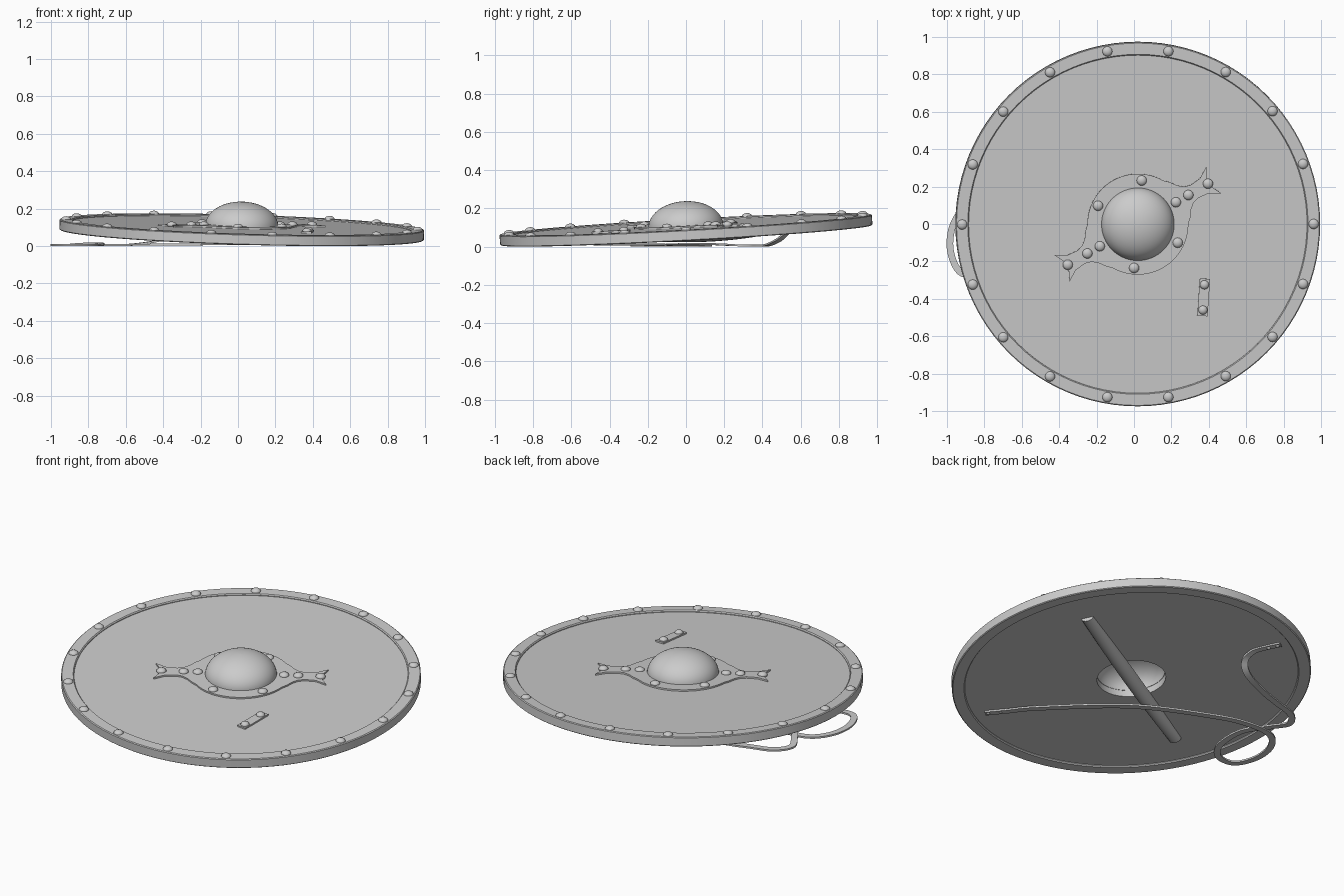
import bpy, bmesh, math
from mathutils import Matrix, Vector

if "Cube" in bpy.data.objects:
    bpy.data.objects.remove(bpy.data.objects["Cube"])

# Leaning pose shared by every rigid part of the shield
TILT = (Matrix.Translation((0.02, 0, 0.0875)) @ Matrix.Rotation(0.054, 4, 'X')
        @ Matrix.Rotation(0.03, 4, 'Y'))
ARM = math.radians(30)


def finish(name, bm, matrix=TILT, angle=35):
    bmesh.ops.recalc_face_normals(bm, faces=bm.faces)
    me = bpy.data.meshes.new(name)
    bm.to_mesh(me)
    bm.free()
    ob = bpy.data.objects.new(name, me)
    bpy.context.collection.objects.link(ob)
    ob.matrix_world = matrix
    smooth(ob, angle)
    return ob


def smooth(ob, angle):
    bpy.ops.object.select_all(action='DESELECT')
    ob.select_set(True)
    bpy.context.view_layer.objects.active = ob
    bpy.ops.object.shade_smooth_by_angle(angle=math.radians(angle))


def skin(bm, rings, loop):
    """Quads between successive closed rings of points."""
    vs = [[bm.verts.new(p) for p in r] for r in rings]
    n = len(vs[0])
    for i in range(len(vs) if loop else len(vs) - 1):
        a, b = vs[i], vs[(i + 1) % len(vs)]
        for j in range(n):
            bm.faces.new((a[j], a[(j + 1) % n], b[(j + 1) % n], b[j]))
    if not loop:
        bm.faces.new(vs[0])
        bm.faces.new(vs[-1])


def lathe(name, profile, steps=96):
    bm = bmesh.new()
    ang = [2 * math.pi * i / steps for i in range(steps)]
    skin(bm, [[(r * math.cos(a), r * math.sin(a), z) for r, z in profile] for a in ang], True)
    return finish(name, bm)


def rivets(name, spots, z, r=0.027, h=0.017):
    bm = bmesh.new()
    for x, y in spots:
        m = Matrix.Translation((x, y, z)) @ Matrix.Diagonal((r, r, h, 1))
        bmesh.ops.create_uvsphere(bm, u_segments=16, v_segments=8, radius=1, matrix=m)
    finish(name, bm, angle=60)


def polar(r, deg):
    return r * math.cos(math.radians(deg)), r * math.sin(math.radians(deg))


# Board and raised rim
lathe("board", [(0.187, -0.018), (0.92, -0.018), (0.92, 0.018), (0.187, 0.018)])
lathe("rim", [(0.905, -0.022), (0.91, -0.028), (0.97, -0.028), (0.975, -0.024),
              (0.975, 0.024), (0.97, 0.028), (0.91, 0.028), (0.905, 0.022)])
rivets("rim_rivets", [polar(0.94, 20 * i) for i in range(18)], 0.027)

# Hollow domed boss
N = 14
arc = [(math.cos(i * math.pi / 2 / N), math.sin(i * math.pi / 2 / N)) for i in range(N)] + [(0.001, 1)]
outer = [(0.195 * c, 0.02 + 0.13 * s) for c, s in arc]
inner = [(0.185 * c, 0.02 + 0.118 * s) for c, s in reversed(arc)]
lathe("boss_dome", outer + inner, 64)

# Boss plate with two fishtail arms
half = [(0.43, 0), (0.47, 0.083), (0.41, 0.046), (0.35, 0.04), (0.315, 0.05), (0.285, 0.075), (0.26, 0.11)]
half += [polar(0.27, 30 + 5 * i) for i in range(25)]
half += [(-x, y) for x, y in reversed(half[1:7])]
outline = half + [(-x, -y) for x, y in half]
cu = bpy.data.curves.new("boss_plate", 'CURVE')
cu.dimensions = '2D'
cu.fill_mode = 'BOTH'
cu.extrude = 0.005
for pts in (outline, [polar(0.187, 6 * i) for i in range(60)]):
    sp = cu.splines.new('POLY')
    sp.points.add(len(pts) - 1)
    for p, (x, y) in zip(sp.points, pts):
        p.co = (x, y, 0, 1)
    sp.use_cyclic_u = True
plate = bpy.data.objects.new("boss_plate", cu)
bpy.context.collection.objects.link(plate)
plate.matrix_world = TILT @ Matrix.Translation((0, 0, 0.022)) @ Matrix.Rotation(ARM, 4, 'Z')
bpy.ops.object.select_all(action='DESELECT')
plate.select_set(True)
bpy.context.view_layer.objects.active = plate
bpy.ops.object.convert(target='MESH')
smooth(bpy.context.view_layer.objects.active, 30)
rivets("boss_rivets", [polar(0.235, a + s) for a in (30, 85, 155) for s in (0, 180)]
       + [polar(r, 30 + s) for r in (0.312, 0.433) for s in (0, 180)], 0.027)

# Small repair plate on the face
bm = bmesh.new()
bmesh.ops.create_cube(bm, size=1, matrix=Matrix.Translation((0.352, -0.392, 0.02))
                      @ Matrix.Rotation(-0.07, 4, 'Z') @ Matrix.Diagonal((0.055, 0.2, 0.014, 1)))
finish("repair_plate", bm)
rivets("repair_rivets", [(0.356, -0.325), (0.348, -0.46)], 0.027, 0.024)

# Rounded grip bar across the back
bm = bmesh.new()
rings = []
for i in range(17):
    t = -1 + i / 8
    k = 1 - t * t
    w, d = 0.034 + 0.008 * k, 0.022 + 0.026 * k
    rings.append([(0.7 * t, w * math.cos(a), -0.017 - d * math.sin(a))
                  for a in [math.pi * j / 10 for j in range(11)]])
skin(bm, rings, False)
finish("grip", bm, TILT @ Matrix.Rotation(ARM, 4, 'Z'))

# Carrying strap lying in a loop beneath the shield
path = [(0.45, -0.72, 0.012), (0.37, -0.63, 0.015), (0.256, -0.485, 0.012), (-0.106, -0.15, 0.01),
        (-0.523, 0.06, 0.007), (-0.73, 0.115, 0.006), (-0.88, 0.1, 0.006), (-0.965, 0.0, 0.006),
        (-0.982, -0.14, 0.006), (-0.925, -0.26, 0.006), (-0.81, -0.255, 0.006), (-0.74, -0.15, 0.008),
        (-0.745, 0.02, 0.014), (-0.83, 0.16, 0.012), (-0.88, 0.26, 0.007), (-0.82, 0.345, 0.006),
        (-0.7, 0.385, 0.006), (-0.557, 0.43, 0.009), (-0.4, 0.485, 0.035), (-0.335, 0.535, 0.075),
        (-0.34, 0.6, 0.106), (-0.375, 0.67, 0.114), (-0.417, 0.74, 0.118)]
P = [Vector(p) for p in path]
P = [2 * P[0] - P[1]] + P + [2 * P[-1] - P[-2]]
pts = []
for a, b, c, d in zip(P, P[1:], P[2:], P[3:]):
    for i in range(8):
        t = i / 8
        pts.append(0.5 * (2 * b + (c - a) * t + (2 * a - 5 * b + 4 * c - d) * t * t
                          + (3 * b - a - 3 * c + d) * t ** 3))
pts.append(P[-2])
bm = bmesh.new()
rings = []
for i, p in enumerate(pts):
    tan = (pts[min(i + 1, len(pts) - 1)] - pts[max(i - 1, 0)]).normalized()
    side = Vector((-tan.y, tan.x, 0)).normalized()
    up = tan.cross(side)
    rings.append([p + side * 0.018 * s + up * 0.005 * u
                  for s, u in ((-1, -1), (1, -1), (1, 1), (-1, 1))])
skin(bm, rings, False)
finish("strap", bm, Matrix.Identity(4))

# Small rivets holding the strap ends
rivets("strap_rivets", [(0.42, -0.71), (0.375, -0.66), (-0.428, 0.725), (-0.403, 0.68)],
       -0.026, 0.011, 0.009)
